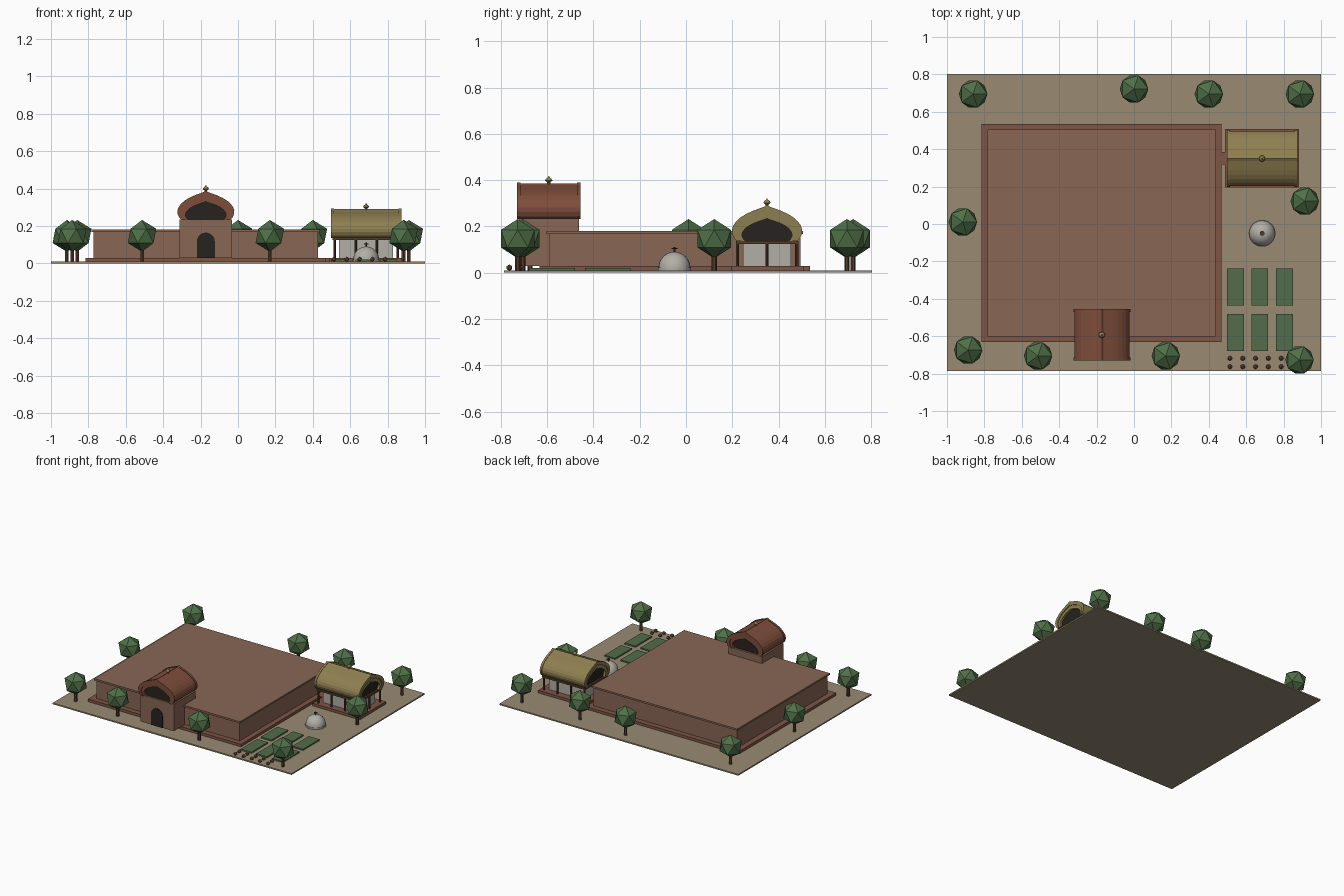
import bpy, bmesh, math
from mathutils import Matrix

if "Cube" in bpy.data.objects:
    bpy.data.objects.remove(bpy.data.objects["Cube"])


def mat(name, r, g, b):
    m = bpy.data.materials.new(name)
    m.diffuse_color = (r, g, b, 1)
    m.use_nodes = True
    m.node_tree.nodes["Principled BSDF"].inputs["Base Color"].default_value = m.diffuse_color
    return m


SAND = mat("sand", .32, .26, .17)
WALL = mat("wall", .25, .135, .09)
PLINTH = mat("plinth", .21, .09, .06)
RED = mat("red_tile", .21, .075, .045)
GOLD = mat("thatch", .27, .21, .08)
WOOD = mat("wood", .09, .045, .025)
DARK = mat("dark", .02, .016, .013)
PALE = mat("pale", .45, .43, .39)
LEAF = mat("leaf", .08, .16, .065)
BED = mat("bed", .085, .15, .07)


def finish(name, bm, m, smooth=False):
    bmesh.ops.recalc_face_normals(bm, faces=bm.faces)
    me = bpy.data.meshes.new(name)
    bm.to_mesh(me)
    bm.free()
    me.materials.append(m)
    for p in me.polygons:
        p.use_smooth = smooth
    ob = bpy.data.objects.new(name, me)
    bpy.context.collection.objects.link(ob)
    return ob


def box(name, x0, x1, y0, y1, z0, z1, m):
    bm = bmesh.new()
    M = Matrix.Translation(((x0 + x1) / 2, (y0 + y1) / 2, (z0 + z1) / 2))
    bmesh.ops.create_cube(bm, size=1, matrix=M @ Matrix.Diagonal((x1 - x0, y1 - y0, z1 - z0, 1)))
    return finish(name, bm, m)


def cyl(name, x, y, z0, z1, r, m, n=8):
    bm = bmesh.new()
    bmesh.ops.create_cone(bm, cap_ends=True, segments=n, radius1=r, radius2=r, depth=z1 - z0,
                          matrix=Matrix.Translation((x, y, (z0 + z1) / 2)))
    return finish(name, bm, m)


def ico(name, x, y, z, r, m):
    bm = bmesh.new()
    bmesh.ops.create_icosphere(bm, subdivisions=1, radius=r, matrix=Matrix.Translation((x, y, z)))
    return finish(name, bm, m)


def lathe(name, x, y, prof, m, n=12, smooth=False):
    bm = bmesh.new()
    vs = [bm.verts.new((x + r, y, z)) for r, z in prof]
    es = [bm.edges.new(p) for p in zip(vs, vs[1:])]
    bmesh.ops.spin(bm, geom=vs + es, cent=(x, y, 0), axis=(0, 0, 1), angle=2 * math.pi, steps=n)
    bmesh.ops.remove_doubles(bm, verts=bm.verts, dist=1e-5)
    return finish(name, bm, m, smooth)


def prism(name, pts, M, a, b, m):
    # closed profile (u, z) swept from a to b along local y
    bm = bmesh.new()
    f = bm.faces.new([bm.verts.new((u, a, z)) for u, z in pts])
    g = bmesh.ops.extrude_face_region(bm, geom=[f])["geom"]
    bmesh.ops.translate(bm, vec=(0, b - a, 0), verts=[v for v in g if isinstance(v, bmesh.types.BMVert)])
    bmesh.ops.transform(bm, matrix=M, verts=bm.verts)
    return finish(name, bm, m)


# ogee vault outline: half width, height above springing
HALF = [(.128, 0), (.142, .012), (.151, .032), (.152, .050), (.146, .068), (.133, .086),
        (.114, .103), (.090, .118), (.062, .131), (.032, .142), (.013, .149), (0, .157)]


def arc(z0, sx=1, sz=1):
    right = [(u * sx, z0 + h * sz) for u, h in HALF]
    return right + [(-u, z) for u, z in reversed(right[:-1])]


def vault(name, x, y, z0, length, rot, m):
    M = Matrix.Translation((x, y, 0)) @ Matrix.Rotation(rot, 4, 'Z')
    h = length / 2
    # main shell, then slightly larger end ribs, then dark gable panel
    prism(name + "_roof", arc(z0, .97, .98) + arc(z0, .71, .63)[::-1], M, -h + .006, h - .006, m)
    for s in (-1, 1):
        prism(name + "_end_rib", arc(z0) + arc(z0, .84, .82)[::-1], M, s * h, s * (h - .016), m)
    prism(name + "_gable", arc(z0, .72, .64), M, -h + .022, h - .022, DARK)
    t = z0 + .15
    lathe(name + "_finial", x, y, [(0, t), (.007, t), (.007, t + .008), (.017, t + .016),
                                   (.013, t + .023), (.004, t + .03), (0, t + .037)], GOLD, 10)


# ground and main hall
box("ground", -1, 1, -.787, .803, 0, .01, SAND)
box("plinth", -.815, .467, -.632, .535, .008, .03, PLINTH)
box("hall", -.772, .428, -.592, .495, .03, .17, WALL)
box("hall_roof", -.782, .437, -.602, .505, .168, .181, WALL)

# gate tower with arched door
box("gate_tower", -.312, -.032, -.722, -.462, .03, .234, WALL)
door = [(-.048, .03), (.048, .03)] + [(.048 * math.cos(i * math.pi / 10), .117 + .048 * math.sin(i * math.pi / 10))
                                      for i in range(11)]
prism("gate_door", door, Matrix.Translation((-.172, 0, 0)), -.726, -.70, DARK)
vault("gate", -.172, -.593, .232, .276, 0, RED)

# side pavilion
box("pavilion_base", .487, .883, .195, .507, .008, .03, PLINTH)
box("walkway", .46, .495, .317, .385, .008, .03, PLINTH)
box("pavilion_room", .54, .83, .247, .453, .03, .128, PALE)
box("pavilion_beam", .505, .865, .215, .485, .124, .138, WOOD)
for x in (.517, .629, .741, .855):
    for y in (.222, .35, .478):
        if y != .35 or x in (.517, .855):
            cyl("pavilion_post", x, y, .03, .126, .007, WOOD)
vault("pavilion", .685, .35, .136, .376, math.pi / 2, GOLD)

# domed shrine
cyl("dome_base", .685, -.05, .008, .022, .072, PALE, 24)
lathe("dome", .685, -.05, [(.069 * math.cos(i * math.pi / 16), .021 + .069 * math.sin(i * math.pi / 16))
                           for i in range(9)], PALE, 24, True)
cyl("dome_mast", .685, -.05, .085, .111, .004, WOOD)
cyl("dome_parasol", .685, -.05, .102, .106, .013, WOOD, 10)

# garden beds and pots
for x in (.542, .672, .805):
    for y in (-.338, -.579):
        box("garden_bed", x - .045, x + .045, y - .099, y + .099, .008, .02, BED)
for i in range(5):
    for y in (-.718, -.763):
        ico("garden_pot", .513 + i * .0685, y, .022, .014, PLINTH)

# trees
for x, y in [(-.86, .695), (0, .722), (.4, .695), (.887, .695), (.913, .122), (.885, -.727),
             (.17, -.705), (-.513, -.705), (-.887, -.674), (-.915, .011)]:
    cyl("tree_trunk", x, y, .008, .1, .011, WOOD, 6)
    ico("tree_crown", x, y, .147, .085, LEAF)
